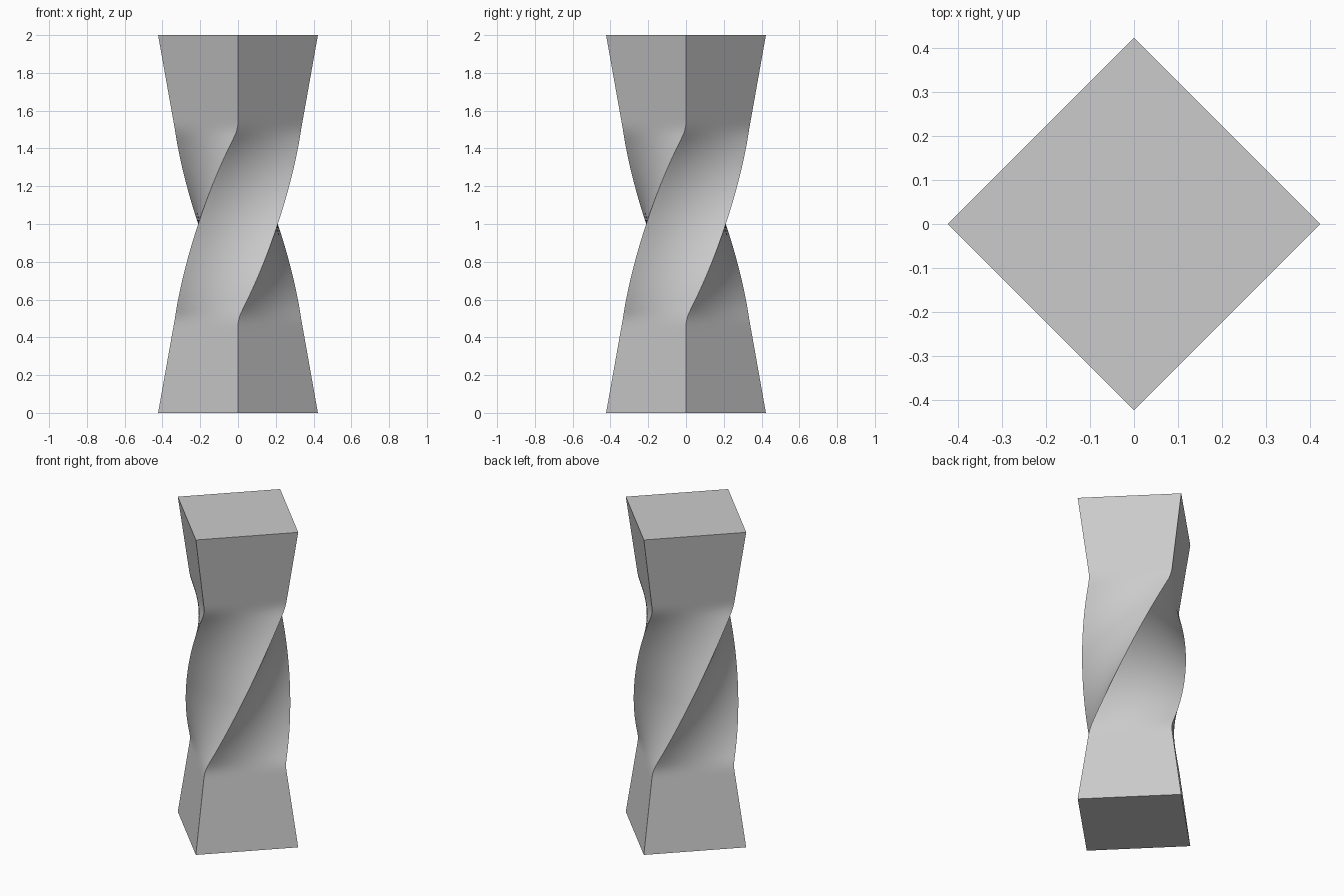
import bpy, bmesh, math
from mathutils import Matrix, Vector

if "Cube" in bpy.data.objects:
    bpy.data.objects.remove(bpy.data.objects["Cube"])

HEIGHT, SIDES, SEGS, LAYERS = 2.0, 4, 12, 80


def radius(z):
    # corner radius: straight taper at the ends, gentle waist in the middle
    t = abs(z - 1.0)
    if t > 0.5:
        return 0.334 + (0.423 - 0.334) * (t - 0.5) / 0.5
    return 0.298 + 0.144 * t * t


def twist(z):
    # quarter turn over the middle half, with softened start and end
    def ramp(d, w=0.04):
        return 0.0 if d < -w else d if d > w else (d + w) ** 2 / (4 * w)
    return math.pi / 2 * (ramp(z - 0.5) - ramp(z - 1.5))


# square cross-section, each side split so the twisted faces stay smooth
corners = [Vector((0, -1, 0)), Vector((1, 0, 0)), Vector((0, 1, 0)), Vector((-1, 0, 0))]
section = [corners[i].lerp(corners[(i + 1) % SIDES], k / SEGS)
           for i in range(SIDES) for k in range(SEGS)]

# stack of scaled and rotated sections
bm = bmesh.new()
rings = []
for j in range(LAYERS + 1):
    z = HEIGHT * j / LAYERS
    rot = Matrix.Rotation(twist(z), 3, 'Z')
    rings.append([bm.verts.new(rot @ (p * radius(z)) + Vector((0, 0, z))) for p in section])

n = len(section)
for a, b in zip(rings, rings[1:]):
    for i in range(n):
        k = (i + 1) % n
        bm.faces.new((a[i], a[k], b[k], b[i]))

# flat end caps
bm.faces.new(rings[0][::-1])
bm.faces.new(rings[-1])

mesh = bpy.data.meshes.new("twisted_column")
bm.to_mesh(mesh)
bm.free()
column = bpy.data.objects.new("twisted_column", mesh)
bpy.context.collection.objects.link(column)

# smooth faces with crisp corner edges
bpy.context.view_layer.objects.active = column
column.select_set(True)
bpy.ops.object.shade_smooth_by_angle(angle=math.radians(35))
